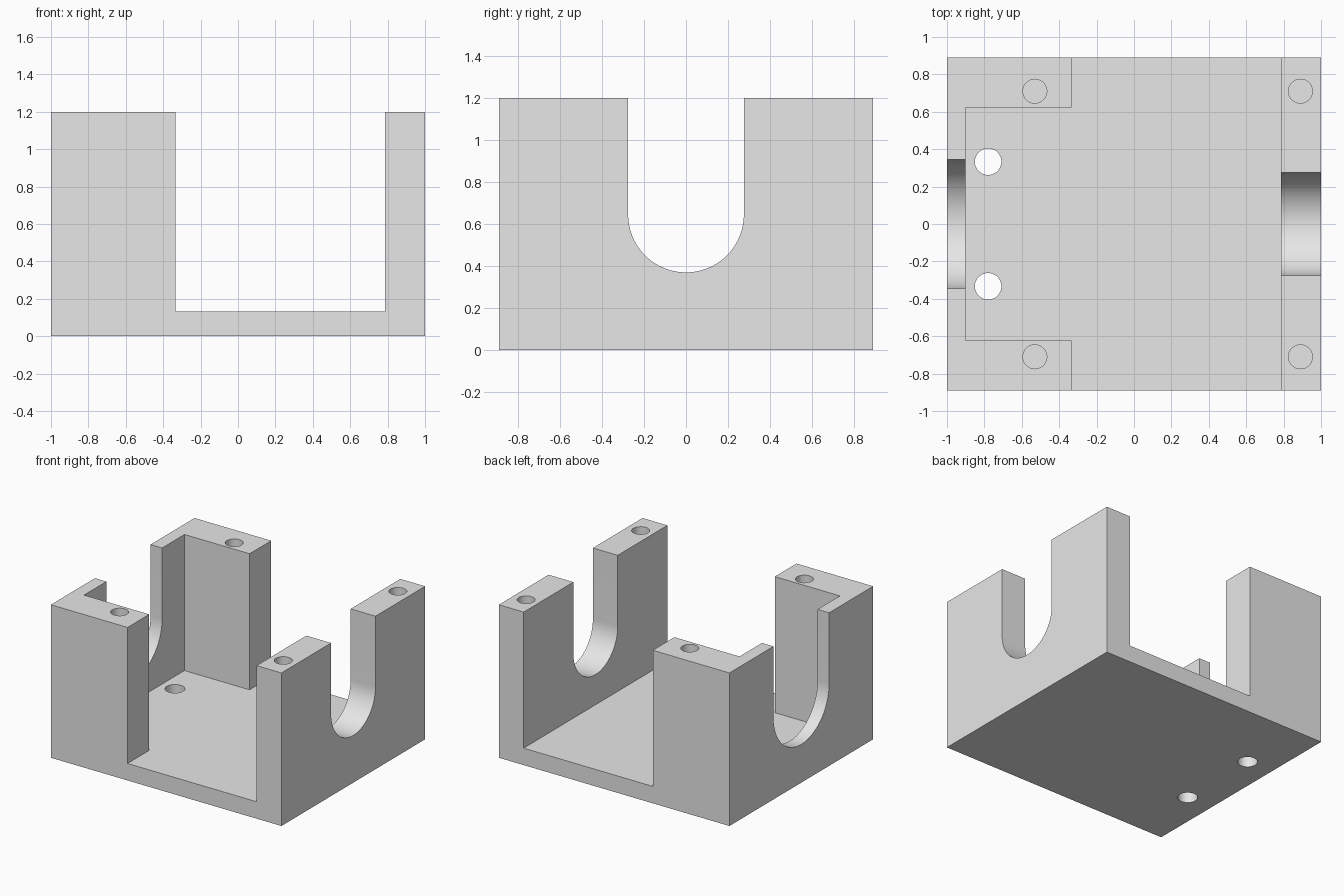
import bpy, bmesh, math
from mathutils import Matrix

default = bpy.data.objects.get("Cube")
if default:
    bpy.data.objects.remove(default, do_unlink=True)

grey = bpy.data.materials.new("plain grey")
grey.use_nodes = True
grey.diffuse_color = (0.8, 0.8, 0.8, 1)
grey.node_tree.nodes["Principled BSDF"].inputs["Base Color"].default_value = (0.8, 0.8, 0.8, 1)

HALF_Y, HEIGHT, FLOOR, OVER = 0.89, 1.2, 0.133, 1.5
POST_X, WALL_X, THIN_X = -0.335, 0.785, -0.9
AXLE_Z = 0.645


def finish(name, bm):
    bmesh.ops.recalc_face_normals(bm, faces=bm.faces)
    mesh = bpy.data.meshes.new(name)
    bm.to_mesh(mesh)
    bm.free()
    mesh.materials.append(grey)
    obj = bpy.data.objects.new(name, mesh)
    bpy.context.collection.objects.link(obj)
    return obj


def box(name, low, high):
    bm = bmesh.new()
    bmesh.ops.create_cube(bm, size=1)
    for v in bm.verts:
        v.co = [h if c > 0 else l for c, l, h in zip(v.co, low, high)]
    return finish(name, bm)


def cylinder(name, x, y, radius, z0, z1):
    bm = bmesh.new()
    bmesh.ops.create_cone(bm, cap_ends=True, segments=48, radius1=radius, radius2=radius,
                          depth=z1 - z0, matrix=Matrix.Translation((x, y, (z0 + z1) / 2)))
    return finish(name, bm)


def u_slot(name, radius, x0, x1):
    # Half circle with straight sides rising past the top, extruded along x
    steps = 40
    arc = [math.pi + math.pi * i / steps for i in range(steps + 1)]
    points = [(radius * math.cos(a), AXLE_Z + radius * math.sin(a)) for a in arc]
    points += [(radius, OVER), (-radius, OVER)]
    bm = bmesh.new()
    face = bm.faces.new([bm.verts.new((x0, y, z)) for y, z in points])
    side = bmesh.ops.extrude_face_region(bm, geom=[face])["geom"]
    bmesh.ops.translate(bm, vec=(x1 - x0, 0, 0),
                        verts=[g for g in side if isinstance(g, bmesh.types.BMVert)])
    return finish(name, bm)


housing = box("bearing_housing", (-1, -HALF_Y, 0), (1, HALF_Y, HEIGHT))

# Inner cavity, open front and back, and the two shaft slots
cutters = [
    box("cavity_cutter", (THIN_X, -0.622, FLOOR), (WALL_X, 0.622, OVER)),
    box("opening_cutter", (POST_X, -1.2, FLOOR), (WALL_X, 1.2, OVER)),
    u_slot("left_slot_cutter", 0.275, 0.7, 1.2),
    u_slot("right_slot_cutter", 0.345, -1.2, -0.8),
]
# Blind screw holes in the post tops, through holes in the floor
for side in (-1, 1):
    for x in (-0.53, 0.89):
        cutters.append(cylinder("screw_hole_cutter", x, side * 0.71, 0.064, 0.7, OVER))
    cutters.append(cylinder("floor_hole_cutter", -0.78, side * 0.333, 0.071, -0.2, 0.4))

bpy.ops.object.select_all(action="DESELECT")
bpy.context.view_layer.objects.active = housing
housing.select_set(True)
for cutter in cutters:
    cutter.hide_render = True
    mod = housing.modifiers.new("cut", "BOOLEAN")
    mod.operation, mod.solver, mod.object = "DIFFERENCE", "EXACT", cutter
    bpy.ops.object.modifier_apply(modifier=mod.name)
    bpy.data.objects.remove(cutter, do_unlink=True)

bpy.ops.object.shade_smooth_by_angle(angle=math.radians(30))
